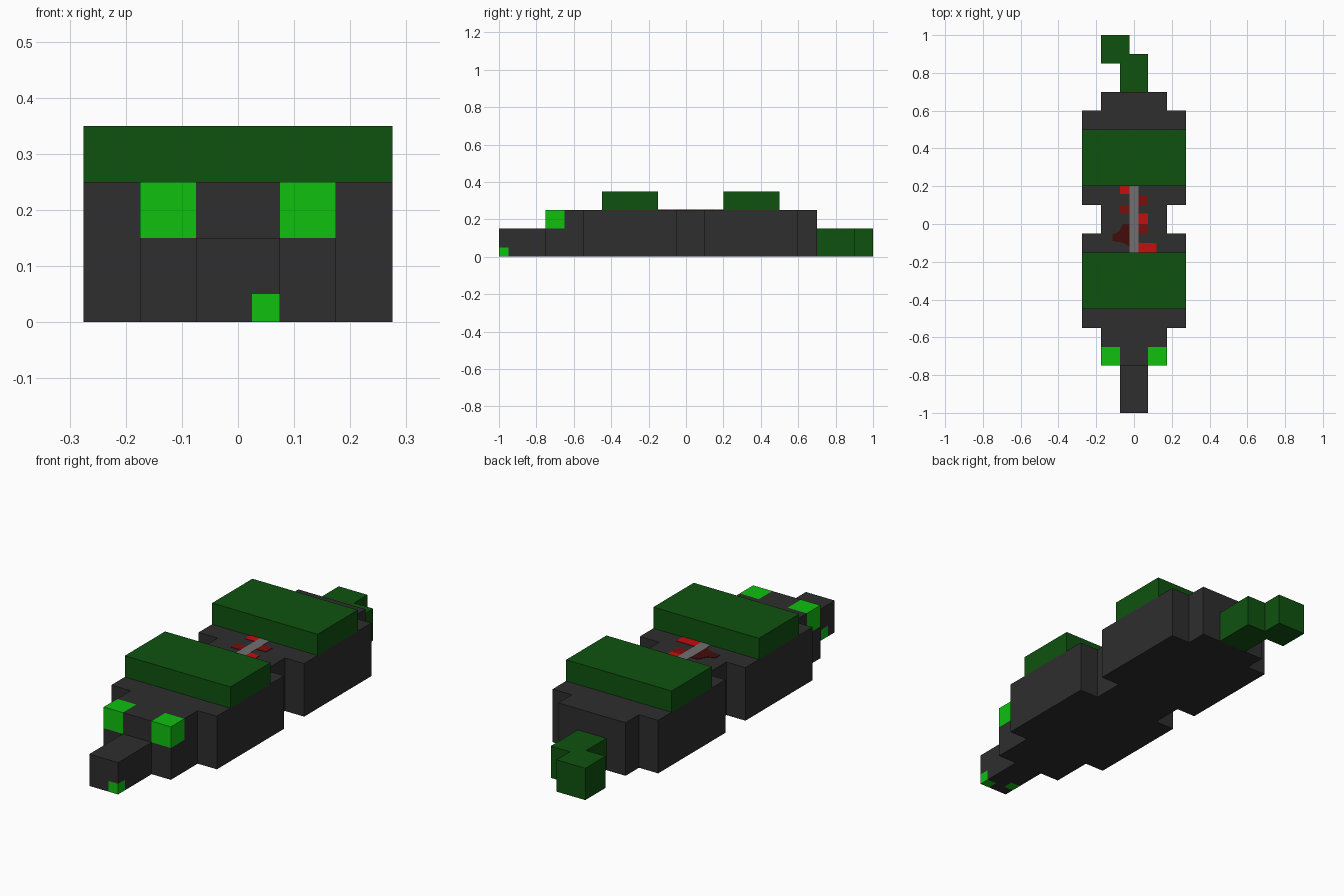
import bpy
import bmesh
from mathutils import Vector

cube = bpy.data.objects.get("Cube")
if cube:
    bpy.data.objects.remove(cube, do_unlink=True)


def material(name, srgb):
    rgba = [(c / 255 / 12.92) if c <= 10 else ((c / 255 + 0.055) / 1.055) ** 2.4 for c in srgb] + [1]
    m = bpy.data.materials.new(name)
    m.use_nodes = True
    m.diffuse_color = rgba
    bsdf = m.node_tree.nodes["Principled BSDF"]
    bsdf.inputs["Base Color"].default_value = rgba
    bsdf.inputs["Roughness"].default_value = 0.9
    return m


CHARCOAL = material("charcoal", (46, 46, 46))
GREEN = material("dark green", (15, 82, 15))
BRIGHT = material("bright green", (15, 192, 15))
GREY = material("steel grey", (112, 112, 112))
RED = material("bright red", (194, 14, 14))
DARK_RED = material("dark red", (122, 14, 14))
MAROON = material("maroon", (68, 12, 12))


def prism(name, outline, z0, z1, mat, painted=(), paint=None):
    """Extrude an xy outline; faces inside the painted boxes get the second material."""
    bm = bmesh.new()
    base = bm.faces.new([bm.verts.new((x, y, z0)) for x, y in outline])
    top = bmesh.ops.extrude_face_region(bm, geom=[base])["geom"]
    bmesh.ops.translate(bm, vec=(0, 0, z1 - z0),
                        verts=[g for g in top if isinstance(g, bmesh.types.BMVert)])
    for box in painted:  # cut along every side of the painted box
        for corner in box:
            for axis in range(3):
                normal = Vector([float(i == axis) for i in range(3)])
                bmesh.ops.bisect_plane(bm, geom=bm.verts[:] + bm.edges[:] + bm.faces[:],
                                       plane_co=corner, plane_no=normal, dist=1e-5)
    for f in bm.faces:
        c = f.calc_center_median()
        if any(all(lo[i] - 1e-4 < c[i] < hi[i] + 1e-4 for i in range(3)) for lo, hi in painted):
            f.material_index = 1
    bmesh.ops.recalc_face_normals(bm, faces=bm.faces[:])
    mesh = bpy.data.meshes.new(name)
    bm.to_mesh(mesh)
    bm.free()
    mesh.materials.append(mat)
    if paint:
        mesh.materials.append(paint)
    obj = bpy.data.objects.new(name, mesh)
    bpy.context.collection.objects.link(obj)
    return obj


def rect(x0, x1, y0, y1):
    return [(x0, y0), (x1, y0), (x1, y1), (x0, y1)]


# Snout with two bright corner spots
prism("snout", rect(-0.075, 0.075, -1, -0.75), 0, 0.15, CHARCOAL,
      [((0.025, -1, 0), (0.075, -0.95, 0.05)),
       ((-0.075, -0.95, 0), (-0.025, -0.9, 0.05))], BRIGHT)

# Head with eyes in its upper front corners
prism("head", rect(-0.175, 0.175, -0.75, -0.55), 0, 0.25, CHARCOAL,
      [((0.075, -0.75, 0.15), (0.175, -0.65, 0.25)),
       ((-0.175, -0.75, 0.15), (-0.075, -0.65, 0.25))], BRIGHT)

# Body: stepped half outline, mirrored
half = [(0.275, -0.55), (0.275, -0.05), (0.175, -0.05), (0.175, 0.1),
        (0.275, 0.1), (0.275, 0.6), (0.175, 0.6), (0.175, 0.7)]
prism("body", half + [(-x, y) for x, y in reversed(half)], 0, 0.25, CHARCOAL)

# Raised back plates
for name, y in (("front_back_plate", -0.45), ("rear_back_plate", 0.2)):
    prism(name, rect(-0.275, 0.275, y, y + 0.3), 0.25, 0.35, GREEN)

# Bent tail
prism("tail", [(-0.075, 0.7), (0.075, 0.7), (0.075, 0.9), (-0.025, 0.9), (-0.025, 1),
               (-0.175, 1), (-0.175, 0.85), (-0.075, 0.85)], 0, 0.15, GREEN)

# Flat spine strip and coloured patches between the plates
patches = [
    ("spine_strip", GREY, -0.025, 0.025, -0.15, 0.2),
    ("left_patch_rear", DARK_RED, 0.025, 0.075, 0.1, 0.15),
    ("left_patch_middle", RED, 0.025, 0.075, 0, 0.055),
    ("left_patch_front", DARK_RED, 0.025, 0.075, -0.05, 0),
    ("left_patch_wide", RED, 0.025, 0.12, -0.15, -0.1),
    ("right_patch_rear", RED, -0.075, -0.025, 0.16, 0.2),
    ("right_patch_middle", DARK_RED, -0.075, -0.025, 0.055, 0.1),
]
for name, mat, *r in patches:
    prism(name, rect(*r), 0.249, 0.252, mat)
prism("right_patch_wide", [(-0.025, -0.12), (-0.025, 0), (-0.06, 0), (-0.08, -0.04),
                           (-0.115, -0.055), (-0.115, -0.09), (-0.055, -0.1)],
      0.249, 0.252, MAROON)
